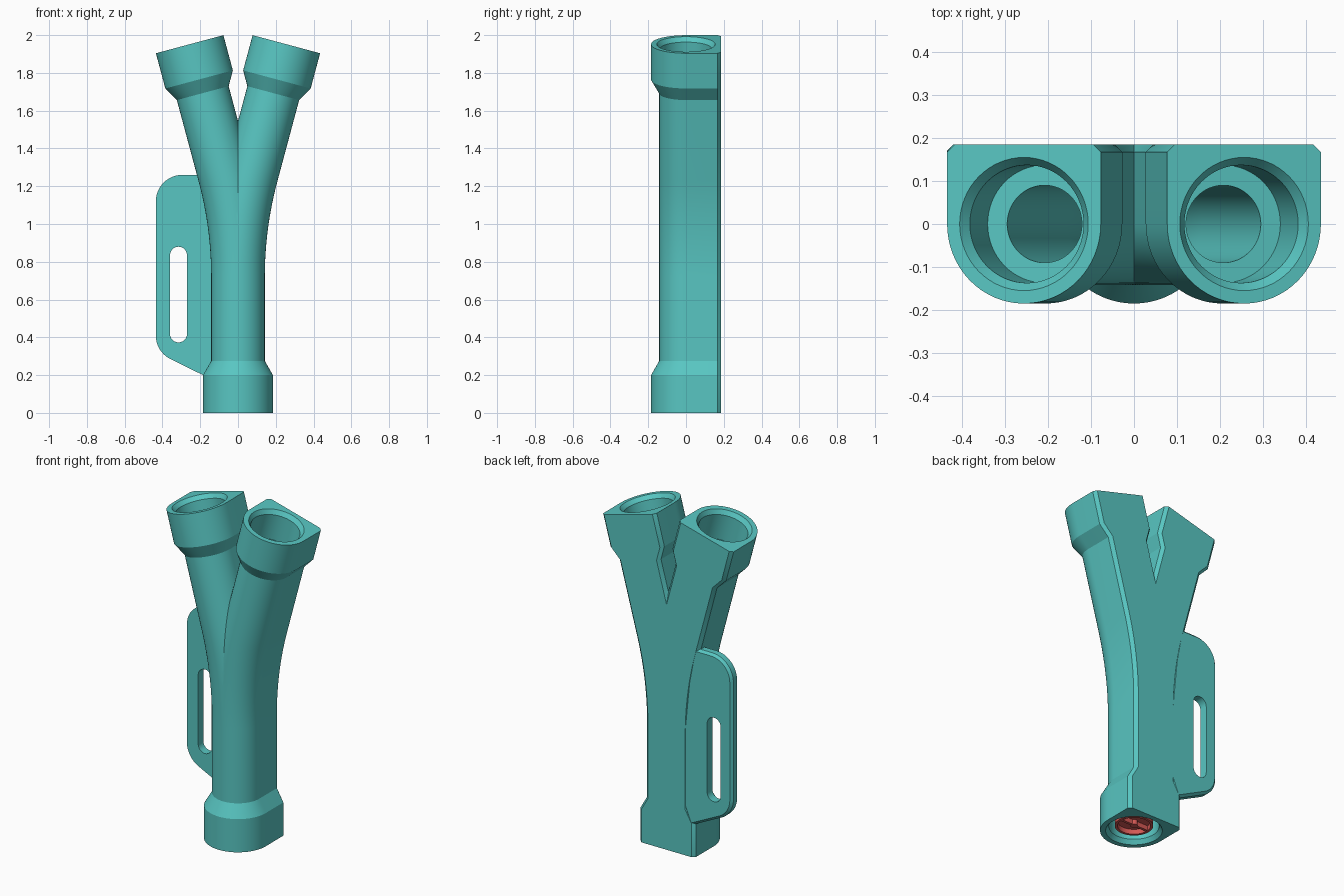
import bpy, bmesh, math
from mathutils import Vector

if "Cube" in bpy.data.objects:
    bpy.data.objects.remove(bpy.data.objects["Cube"])

R, BEND, START = 2.1, math.radians(15), 0.72   # bend radius, tilt, start height
ARC = R * BEND
TOTAL = ARC + START + 0.7125                    # length of one branch
BACK, CH = 0.185, 0.018                         # flat back plane and its chamfer


def material(name, rgb):
    m = bpy.data.materials.new(name)
    m.diffuse_color = (*rgb, 1)
    m.use_nodes = True
    m.node_tree.nodes["Principled BSDF"].inputs["Base Color"].default_value = m.diffuse_color
    return m


teal = material("teal", (0.098, 0.565, 0.54))
red = material("red", (0.66, 0.10, 0.09))


def add_object(name, bm, mat):
    bmesh.ops.recalc_face_normals(bm, faces=bm.faces)
    me = bpy.data.meshes.new(name)
    bm.to_mesh(me)
    bm.free()
    me.materials.append(mat)
    ob = bpy.data.objects.new(name, me)
    bpy.context.collection.objects.link(ob)
    return ob


def activate(ob):
    bpy.ops.object.select_all(action='DESELECT')
    ob.select_set(True)
    bpy.context.view_layer.objects.active = ob


def smooth(ob):
    activate(ob)
    bpy.ops.object.shade_smooth_by_angle(angle=math.radians(25))


def cut(ob, cutter):
    mod = ob.modifiers.new("cut", 'BOOLEAN')
    mod.operation, mod.solver, mod.object = 'DIFFERENCE', 'EXACT', cutter
    activate(ob)
    bpy.ops.object.modifier_apply(modifier=mod.name)
    bpy.data.objects.remove(cutter)


def frame(s):
    """Centre point and sideways direction at length s along the branch."""
    a = min(max((s - START) / R, 0), BEND)
    p = Vector((R * (1 - math.cos(a)), 0, min(s, START) + R * math.sin(a)))
    p += max(s - START - ARC, 0) * Vector((math.sin(a), 0, math.cos(a)))
    return p, Vector((math.cos(a), 0, -math.sin(a)))


def d_section(r):
    """Round front, square back with chamfered corners."""
    n = 32
    pts = [(-r * math.cos(math.pi * i / n), -r * math.sin(math.pi * i / n)) for i in range(n + 1)]
    return pts + [(r, BACK - CH), (r - CH, BACK), (CH - r, BACK), (-r, BACK - CH)]


def circle(r, n=64):
    return [(r * math.cos(2 * math.pi * i / n), r * math.sin(2 * math.pi * i / n)) for i in range(n)]


def half_branch(name, stations, section):
    """Sweep a section along the right branch, keep x > 0 and mirror it."""
    bm = bmesh.new()
    rings = []
    for s, r in stations:
        p, side = frame(s)
        rings.append([bm.verts.new(p + side * u + Vector((0, v, 0))) for u, v in section(r)])
    for a, b in zip(rings, rings[1:]):
        for i in range(len(a)):
            j = (i + 1) % len(a)
            bm.faces.new((a[i], a[j], b[j], b[i]))
    bm.faces.new(rings[0])
    bm.faces.new(rings[-1])
    bmesh.ops.recalc_face_normals(bm, faces=bm.faces)
    bmesh.ops.bisect_plane(bm, geom=bm.verts[:] + bm.edges[:] + bm.faces[:], dist=1e-5,
                           plane_co=(0, 0, 0), plane_no=(1, 0, 0), clear_inner=True)
    for v in bm.verts:
        if abs(v.co.x) < 1e-4:
            v.co.x = 0
    ob = add_object(name, bm, teal)
    mod = ob.modifiers.new("mirror", 'MIRROR')
    mod.merge_threshold = 1e-4
    activate(ob)
    bpy.ops.object.modifier_apply(modifier=mod.name)
    return ob


# Forked pipe body with a collar on every end
bend = [START + ARC * i / 16 for i in range(17)]
outer = [(0, .185), (.2, .185), (.275, .142)] + [(s, .142) for s in bend]
outer += [(TOTAL - .268, .142), (TOTAL - .193, .185), (TOTAL, .185)]
body = half_branch("forked_pipe", outer, d_section)

# Bore with a stepped socket at each end
socket = [(-.01, .162), (.025, .137), (.185, .137), (.185, .09)]
inner = [(s, r) for s, r in socket] + [(s, .09) for s in bend]
inner += [(TOTAL - s, r) for s, r in reversed(socket)]


def bore_frame_fix(stations):
    return [(s, r) for s, r in stations]


cut(body, half_branch("bore_cutter", bore_frame_fix(inner), circle))
smooth(body)


def plate(name, pts, y0, y1, chamfer=0):
    """Extrude an x-z outline from y0 to y1, chamfering the back edge."""
    bm = bmesh.new()
    face = bm.faces.new([bm.verts.new((x, y0, z)) for x, z in pts])
    ext = bmesh.ops.extrude_face_region(bm, geom=[face])["geom"]
    for v in ext:
        if isinstance(v, bmesh.types.BMVert):
            v.co.y = y1
    if chamfer:
        edges = [e for e in bm.edges if all(abs(v.co.y - y1) < 1e-5 for v in e.verts)]
        bmesh.ops.bevel(bm, geom=edges, offset=chamfer, segments=1, affect='EDGES')
    return add_object(name, bm, teal)


def arc(cx, cz, r, a0, a1, n=12):
    return [(cx + r * math.cos(math.radians(a0 + (a1 - a0) * i / n)),
             cz + r * math.sin(math.radians(a0 + (a1 - a0) * i / n))) for i in range(n + 1)]


# Side handle with a rounded slot
outline = [(-.18, 1.26)] + arc(-.295, 1.12, .14, 90, 180) + arc(-.295, .41, .14, 180, 241)
outline += [(-.185, .2), (-.155, .19), (-.11, .3), (-.11, .75), (-.14, 1.05)]
handle = plate("side_handle", outline, .135, BACK - .0005, .014)
slot = arc(-.315, .835, .045, 0, 180) + arc(-.315, .418, .045, 180, 360)
cut(handle, plate("slot_cutter", slot, .05, .3))
smooth(handle)


# Red valve insert inside the lower socket
def cylinder(name, r, z0, z1):
    bm = bmesh.new()
    bmesh.ops.create_cone(bm, cap_ends=True, segments=48, radius1=r, radius2=r, depth=z1 - z0)
    bmesh.ops.translate(bm, vec=(0, 0, (z0 + z1) / 2), verts=bm.verts)
    return add_object(name, bm, red)


ring = cylinder("valve_ring", .105, .03, .186)
cut(ring, cylinder("ring_cutter", .09, 0, .3))
parts = [ring, cylinder("valve_disc", .092, .06, .07), cylinder("valve_hub", .02, .03, .065)]
for ob in parts:
    smooth(ob)

bm = bmesh.new()
bmesh.ops.create_cube(bm, size=1)
bmesh.ops.scale(bm, vec=(.19, .016, .03), verts=bm.verts)
bmesh.ops.translate(bm, vec=(0, 0, .047), verts=bm.verts)
add_object("valve_crossbar", bm, red)
